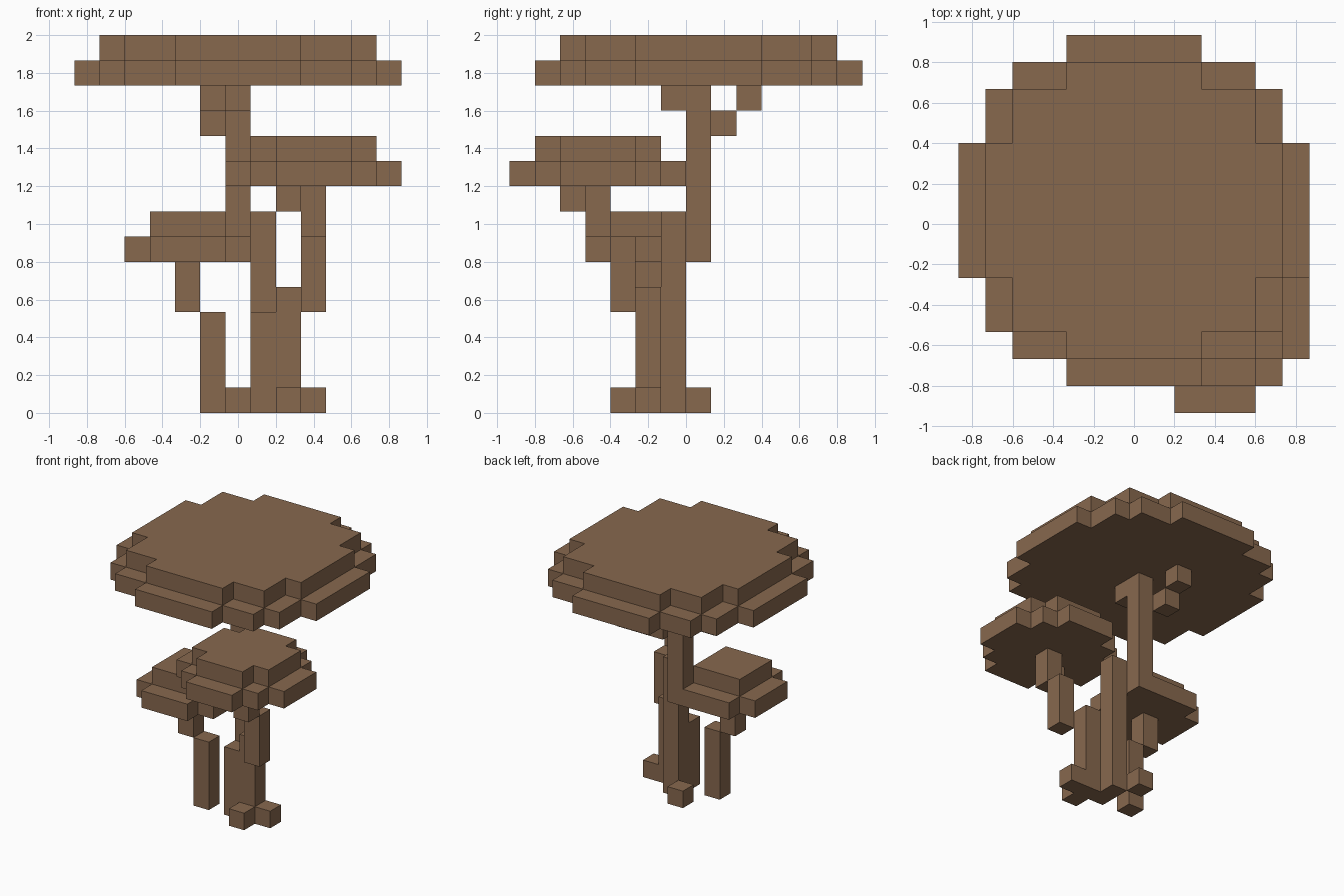
import bpy
import bmesh
from mathutils import Matrix, Vector

cube = bpy.data.objects.get("Cube")
if cube:
    bpy.data.objects.remove(cube, do_unlink=True)

U = 2 / 15                      # edge of one block
ORIGIN = Vector((-6.5, -7, 0))  # corner of the block grid

bark = bpy.data.materials.new("brown_bark")
bark.use_nodes = True
colour = (0.242, 0.138, 0.076, 1)
bark.diffuse_color = colour
bark.node_tree.nodes["Principled BSDF"].inputs["Base Color"].default_value = colour


def finish(name, bm):
    """Turn a block-unit bmesh into a scaled, placed object."""
    bmesh.ops.recalc_face_normals(bm, faces=bm.faces)
    bmesh.ops.transform(bm, verts=bm.verts,
                        matrix=Matrix.Scale(U, 4) @ Matrix.Translation(ORIGIN))
    mesh = bpy.data.meshes.new(name)
    bm.to_mesh(mesh)
    bm.free()
    mesh.materials.append(bark)
    bpy.context.collection.objects.link(bpy.data.objects.new(name, mesh))


def post(name, x, y, bottom, height=1):
    """One-block-wide upright post."""
    bm = bmesh.new()
    place = (Matrix.Translation((x + 0.5, y + 0.5, bottom + height / 2))
             @ Matrix.Diagonal((1, 1, height, 1)))
    bmesh.ops.create_cube(bm, size=1, matrix=place)
    finish(name, bm)


def stepped_layer(name, cx, cy, z, steps):
    """Slab with a stepped round outline, mirrored from one quadrant."""
    quarter = []
    for n, (hx, hy) in enumerate(steps):
        if n:
            quarter.append((hx, steps[n - 1][1]))
        quarter.append((hx, hy))
    back = quarter[::-1]
    outline = (quarter + [(-x, y) for x, y in back]
               + [(-x, -y) for x, y in quarter] + [(x, -y) for x, y in back])
    bm = bmesh.new()
    base = bm.faces.new([bm.verts.new((cx + x, cy + y, z)) for x, y in outline])
    top = bmesh.ops.extrude_face_region(bm, geom=[base], use_keep_orig=True)
    verts = [v for v in top["geom"] if isinstance(v, bmesh.types.BMVert)]
    bmesh.ops.translate(bm, verts=verts, vec=(0, 0, 1))
    finish(name, bm)


# Three foliage pads, each a wide layer under a narrower one
stepped_layer("crown_lower", 6.5, 7.5, 13, [(6.5, 2.5), (5.5, 4.5), (4.5, 5.5), (2.5, 6.5)])
stepped_layer("crown_upper", 6.5, 7.5, 14, [(5.5, 2.5), (4.5, 4.5), (2.5, 5.5)])
stepped_layer("front_pad_lower", 9.5, 3.5, 9, [(3.5, 1.5), (2.5, 2.5), (1.5, 3.5)])
stepped_layer("front_pad_upper", 9.5, 3.5, 10, [(2.5, 1.5), (1.5, 2.5)])
stepped_layer("side_pad_lower", 4.5, 5.5, 6, [(2.5, 1.5), (1.5, 2.5)])
stepped_layer("side_pad_upper", 4.5, 5.5, 7, [(1.5, 1.5)])

# Trunk
post("trunk_main", 7, 6, 0, 8)
post("trunk_top", 6, 7, 6, 7)
post("trunk_front", 7, 5, 0, 4)
post("trunk_front_side", 8, 5, 0, 5)

# Branches
post("crown_branch_front", 6, 6, 12)
post("crown_branch_back_low", 5, 8, 11)
post("crown_branch_back_high", 5, 9, 12)
post("front_branch_low", 9, 4, 4, 3)
post("front_branch_mid", 9, 3, 7, 2)
post("front_branch_tip", 8, 2, 8)
post("side_branch_low", 5, 5, 0, 4)
post("side_branch_high", 4, 5, 4, 2)

# Roots
for name, x, y in (("root_front", 8, 4), ("root_side", 9, 5), ("root_back", 6, 7)):
    post(name, x, y, 0)
